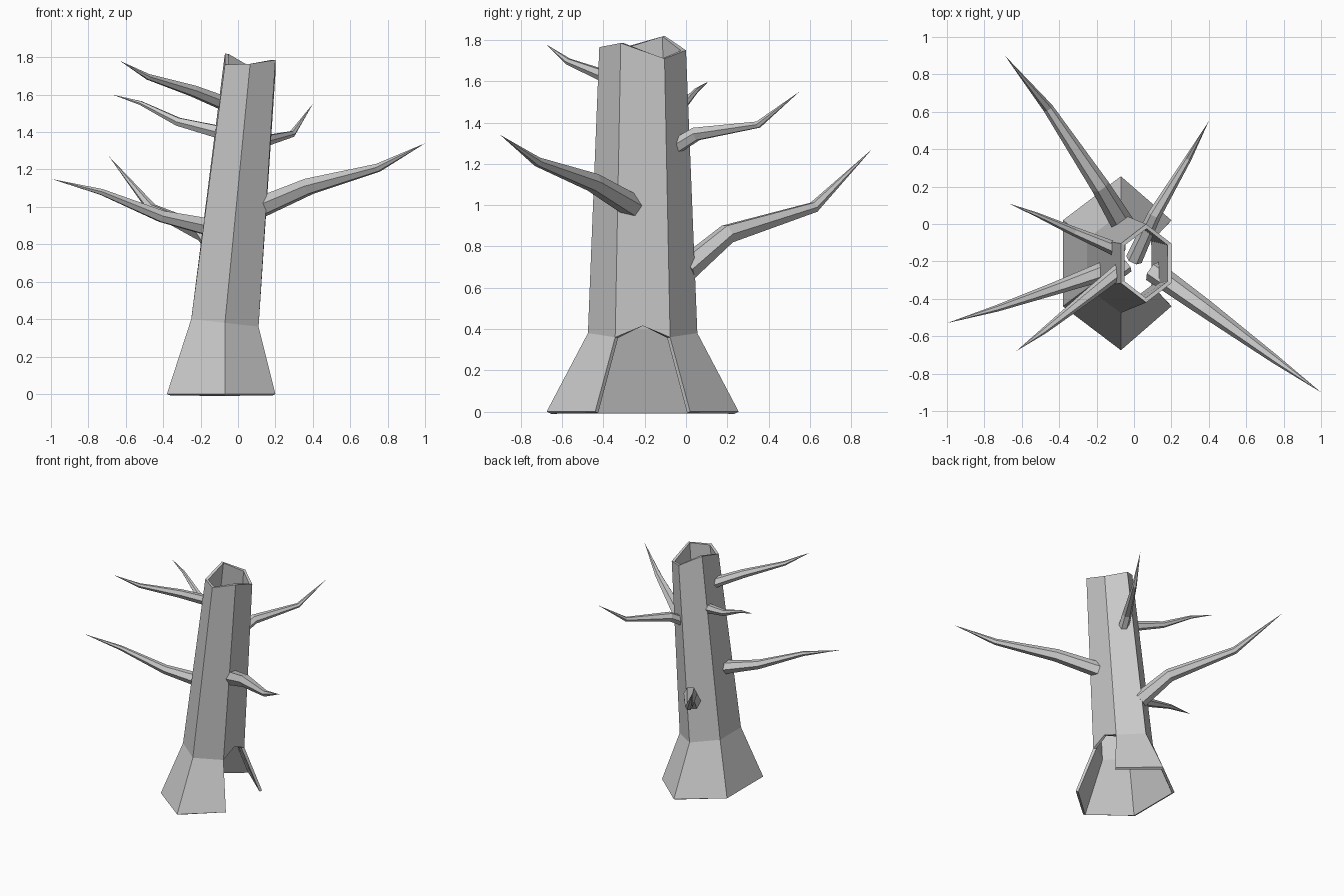
import bpy, bmesh, math
from mathutils import Vector

if "Cube" in bpy.data.objects:
    bpy.data.objects.remove(bpy.data.objects["Cube"], do_unlink=True)

# One plain material for everything
bark = bpy.data.materials.new("grey_bark")
bark.use_nodes = True
colour = (0.6, 0.6, 0.6, 1)
bark.diffuse_color = colour
bsdf = next(n for n in bark.node_tree.nodes if n.type == 'BSDF_PRINCIPLED')
bsdf.inputs["Base Color"].default_value = colour


def finish(bm, name):
    bmesh.ops.recalc_face_normals(bm, faces=bm.faces[:])
    mesh = bpy.data.meshes.new(name)
    bm.to_mesh(mesh)
    bm.free()
    mesh.materials.append(bark)
    obj = bpy.data.objects.new(name, mesh)
    bpy.context.collection.objects.link(obj)
    return obj


def hex_ring(bm, x0, x1, y_tip, y_side, heights, cy=-0.21):
    """Six corners: front, right-front, right-back, back, left-back, left-front."""
    cx = (x0 + x1) / 2
    corners = [(cx, -y_tip), (x1, -y_side), (x1, y_side),
               (cx, y_tip), (x0, y_side), (x0, -y_side)]
    return [bm.verts.new((x, cy + y, z)) for (x, y), z in zip(corners, heights)]


# Hollow leaning trunk with flared foot and broken top
bm = bmesh.new()
foot = hex_ring(bm, -0.38, 0.2, 0.465, 0.23, [0] * 6)
foot[0].co.x = foot[3].co.x = -0.07
waist = hex_ring(bm, -0.25, 0.11, 0.265, 0.133, [0.38, 0.36, 0.36, 0.38, 0.4, 0.4])
top = hex_ring(bm, -0.07, 0.2, 0.21, 0.106, [1.765, 1.785, 1.71, 1.75, 1.82, 1.76])
peak = bm.verts.new((0.113, -0.21, 0.415))
for i in range(6):
    j = (i + 1) % 6
    if i == 1:  # open hollow on this side, with a pointed arch above
        bm.faces.new((waist[i], peak, waist[j], top[j], top[i]))
    else:
        bm.faces.new((foot[i], foot[j], waist[j], waist[i]))
        bm.faces.new((waist[i], waist[j], top[j], top[i]))
bm.normal_update()
trunk = finish(bm, "trunk")
# Make the outside face outwards before thickening inwards
front = trunk.data.polygons[0]
if front.normal.y > 0:
    trunk.data.flip_normals()
wall = trunk.modifiers.new("wall", 'SOLIDIFY')
wall.thickness = 0.02
wall.offset = -1
wall.use_even_offset = True


def branch(name, path, radii):
    """Six-sided limb along a path, ending in a point."""
    pts = [Vector(p) for p in path]
    bm = bmesh.new()
    rings = []
    for k, r in enumerate(radii):
        d = (pts[k + 1] - pts[max(k - 1, 0)]).normalized()
        side = d.cross(Vector((0, 0, 1))).normalized()
        up = side.cross(d)
        rings.append([bm.verts.new(pts[k] + r * (side * math.cos(a) + up * math.sin(a)))
                      for a in (math.tau * s / 6 for s in range(6))])
    tip = bm.verts.new(pts[-1])
    bm.faces.new(rings[0])
    for s in range(6):
        t = (s + 1) % 6
        for a, b in zip(rings, rings[1:]):
            bm.faces.new((a[s], a[t], b[t], b[s]))
        bm.faces.new((rings[-1][s], rings[-1][t], tip))
    finish(bm, name)


# Bare branches
branch("left_branch", [(0.1, -0.25, 0.99), (0.38, -0.45, 1.11),
                       (0.75, -0.72, 1.21), (1, -0.9, 1.34)], (0.06, 0.048, 0.024))
branch("right_low_branch", [(-0.1, -0.23, 0.88), (-0.41, -0.34, 0.95),
                            (-0.73, -0.45, 1.08), (-1, -0.53, 1.15)], (0.055, 0.035, 0.018))
branch("back_low_branch", [(-0.06, 0, 0.69), (-0.18, 0.2, 0.86),
                           (-0.46, 0.62, 0.99), (-0.69, 0.9, 1.27)], (0.062, 0.05, 0.028))
branch("back_left_branch", [(0, -0.19, 1.2), (0.11, 0.05, 1.345),
                            (0.29, 0.35, 1.39), (0.4, 0.55, 1.55)], (0.045, 0.036, 0.018))
branch("right_middle_branch", [(-0.06, -0.15, 1.39), (-0.32, -0.04, 1.455),
                               (-0.52, 0.05, 1.555), (-0.67, 0.11, 1.6)], (0.04, 0.025, 0.012))
branch("right_high_branch", [(-0.04, -0.22, 1.54), (-0.24, -0.38, 1.62),
                             (-0.48, -0.57, 1.695), (-0.63, -0.68, 1.78)], (0.042, 0.033, 0.017))
